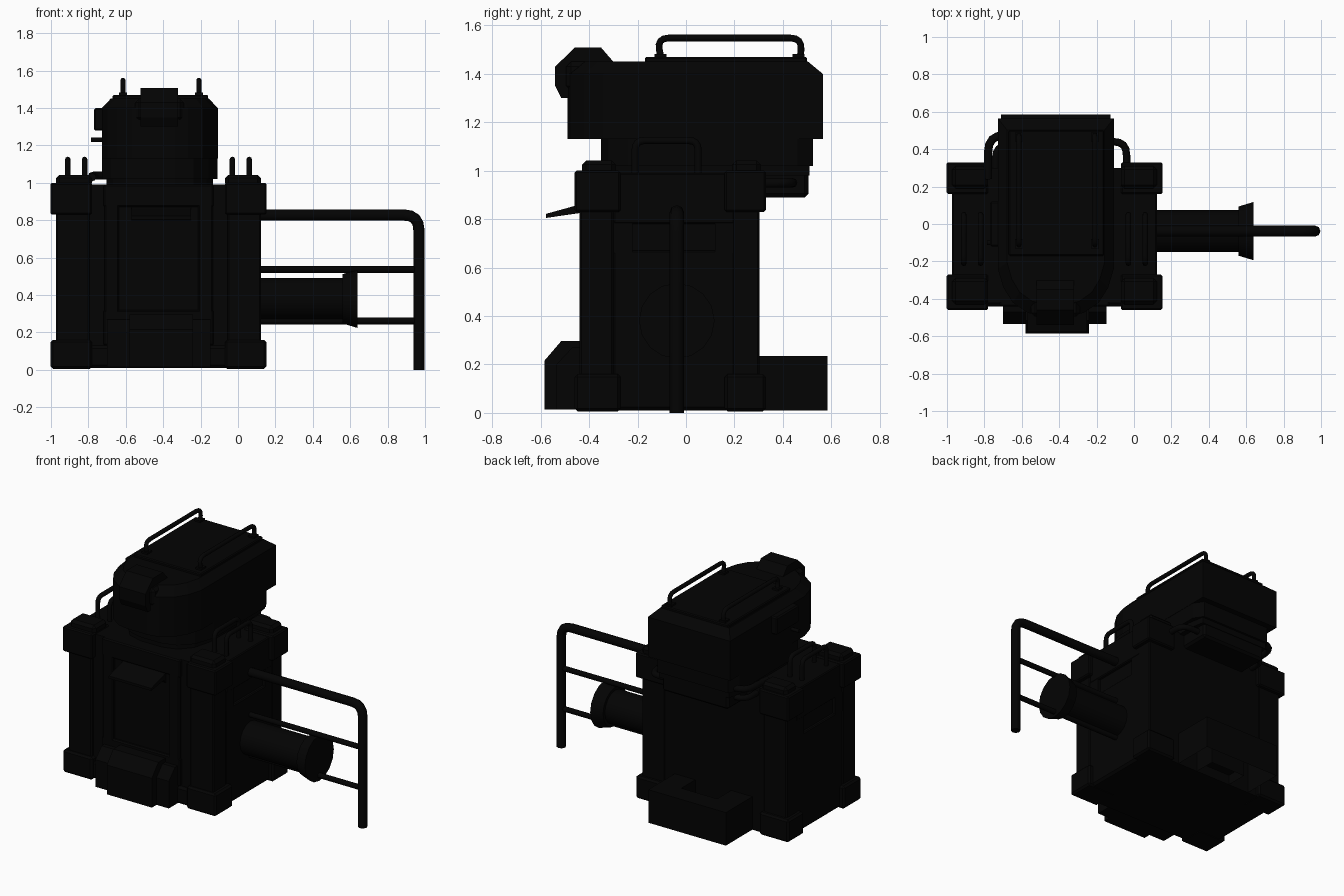
import bpy, bmesh, math
from mathutils import Vector

cube = bpy.data.objects.get("Cube")
if cube:
    bpy.data.objects.remove(cube)

black = bpy.data.materials.new("soot black")
black.use_nodes = True
colour = (0.001, 0.001, 0.001, 1)
black.diffuse_color = colour
black.node_tree.nodes["Principled BSDF"].inputs["Base Color"].default_value = colour

MID = -0.425  # centre plane of the body
HEAD_MID = -0.418  # centre plane of the head


def finish(name, bm, bevel=0.0):
    bmesh.ops.recalc_face_normals(bm, faces=bm.faces)
    mesh = bpy.data.meshes.new(name)
    bm.to_mesh(mesh)
    bm.free()
    ob = bpy.data.objects.new(name, mesh)
    bpy.context.collection.objects.link(ob)
    mesh.materials.append(black)
    if bevel:
        mod = ob.modifiers.new("chamfer", 'BEVEL')
        mod.width, mod.segments, mod.limit_method = bevel, 1, 'ANGLE'
    return ob


def box(name, x, y, z, bevel=0.0):
    bm = bmesh.new()
    bmesh.ops.create_cube(bm, size=1)
    for v in bm.verts:
        v.co = [r[0] + (c + 0.5) * (r[1] - r[0]) for c, r in zip(v.co, (x, y, z))]
    return finish(name, bm, bevel)


def prism(name, points, axis, lo, hi):
    # extrude a closed outline along x or z
    bm = bmesh.new()
    place = (lambda p: (lo, *p)) if axis == 'x' else (lambda p: (*p, lo))
    face = bm.faces.new([bm.verts.new(place(p)) for p in points])
    ext = bmesh.ops.extrude_face_region(bm, geom=[face])
    move = Vector((hi - lo, 0, 0)) if axis == 'x' else Vector((0, 0, hi - lo))
    bmesh.ops.translate(bm, verts=[g for g in ext["geom"] if isinstance(g, bmesh.types.BMVert)], vec=move)
    return finish(name, bm)


def mirrored(half):
    # outline from (half width, y) points, front centre to back
    return [(HEAD_MID + w, y) for w, y in half] + [(HEAD_MID - w, y) for w, y in reversed(half)]


def tube(name, path, radius, bend=0.0):
    # round bar along a path, its inner corners rounded
    pts = [Vector(p) for p in path]
    route = [pts[0]]
    for a, b, c in zip(pts, pts[1:], pts[2:]):
        p, q = b + (a - b).normalized() * bend, b + (c - b).normalized() * bend
        route += [p.lerp(b, t).lerp(b.lerp(q, t), t) for t in (0, 0.25, 0.5, 0.75, 1)]
    route.append(pts[-1])
    curve = bpy.data.curves.new(name, 'CURVE')
    curve.dimensions = '3D'
    curve.bevel_depth, curve.bevel_resolution, curve.use_fill_caps = radius, 2, True
    spline = curve.splines.new('POLY')
    spline.points.add(len(route) - 1)
    for s, p in zip(spline.points, route):
        s.co = (*p, 1)
    curve.materials.append(black)
    ob = bpy.data.objects.new(name, curve)
    bpy.context.collection.objects.link(ob)
    return ob


def lathe_x(name, rings, y, z, sides=16):
    # rings of (x, radius) joined around an x axis
    bm = bmesh.new()
    loops = [[bm.verts.new((x, y + r * math.cos(i * math.tau / sides), z + r * math.sin(i * math.tau / sides)))
              for i in range(sides)] for x, r in rings]
    for a, b in zip(loops, loops[1:]):
        for i in range(sides):
            j = (i + 1) % sides
            bm.faces.new((a[i], a[j], b[j], b[i]))
    bm.faces.new(loops[0])
    bm.faces.new(loops[-1])
    ob = finish(name, bm)
    bpy.context.view_layer.objects.active = ob
    ob.select_set(True)
    bpy.ops.object.shade_smooth_by_angle()
    ob.select_set(False)


def span(side, inner, outer):
    # x range mirrored about the centre plane
    return tuple(sorted((MID + side * inner, MID + side * outer)))


# Main body
box("body_core", (-0.95, 0.10), (-0.42, 0.30), (0.01, 0.99))
box("base_slab", (-0.97, 0.12), (-0.44, 0.30), (0.01, 0.13), 0.015)

# Corner columns, feet and caps
for side, label in ((1, "left"), (-1, "right")):
    for front, (y0, y1) in (("front", (-0.46, -0.27)), ("rear", (0.16, 0.33))):
        inset = (y0 + 0.02, y1 - 0.03) if front == "front" else (y0 + 0.03, y1 - 0.027)
        box(f"{label}_{front}_column", span(side, 0.37, 0.547), inset, (0.05, 0.98), 0.008)
        box(f"{label}_{front}_foot", span(side, 0.355, 0.577), (y0, y1), (0.006, 0.16), 0.012)
        box(f"{label}_{front}_cap", span(side, 0.355, 0.577), (y0, y1), (0.83, 1.0), 0.008)
        box(f"{label}_{front}_cap_top", span(side, 0.355, 0.547), (y0 + 0.03, y1 - 0.02), (0.98, 1.043), 0.018)

    # Side frame and panel with a vent slot near the top
    box(f"{label}_side_upper_frame", span(side, 0.5, 0.547), (-0.3, 0.2), (0.78, 0.99), 0.006)
    box(f"{label}_side_panel", span(side, 0.5, 0.545), (-0.3, 0.2), (0.1, 0.67), 0.006)
    for y in (-0.25, 0.17):
        box(f"{label}_vent_end", span(side, 0.5, 0.545), (y - 0.05, y + 0.03), (0.66, 0.79))

    # Lifting handles on the body top
    for k, off in enumerate((0.395, 0.485)):
        x = MID + side * off
        tube(f"{label}_body_handle_{k + 1}",
             [(x, -0.21, 0.96), (x, -0.21, 1.125), (x, 0.05, 1.125), (x, 0.05, 0.96)], 0.015, 0.04)

    # Roof rails with feet
    x = MID + 0.013 + side * 0.203
    tube(f"{label}_roof_rail", [(x, -0.1, 1.45), (x, -0.12, 1.548), (x, 0.48, 1.548), (x, 0.47, 1.45)], 0.014, 0.05)
    for y in (-0.105, 0.465):
        box(f"{label}_rail_foot", (x - 0.022, x + 0.022), (y - 0.025, y + 0.025), (1.46, 1.482))

# Front panel frame and hood
box("front_frame_top", (-0.72, -0.13), (-0.44, -0.41), (0.87, 0.99), 0.008)
box("front_frame_bottom", (-0.72, -0.13), (-0.44, -0.41), (0.13, 0.32), 0.008)
for side in (1, -1):
    box("front_frame_side", span(side, 0.21, 0.29), (-0.44, -0.41), (0.25, 0.9), 0.008)
prism("front_hood", [(-0.42, 0.87), (-0.44, 0.86), (-0.578, 0.822), (-0.578, 0.805), (-0.44, 0.825), (-0.42, 0.8)],
      'x', -0.57, -0.25)

# Front step: wide sloped block with a deeper middle
prism("front_step", [(-0.535, 0.015), (-0.535, 0.2), (-0.47, 0.27), (-0.4, 0.27), (-0.4, 0.015)], 'x', -0.70, -0.147)
prism("front_step_middle", [(-0.585, 0.015), (-0.585, 0.215), (-0.515, 0.297), (-0.4, 0.297), (-0.4, 0.015)],
      'x', -0.58, -0.24)

# Rear trough, open underneath, with a notch against the body
trough = prism("rear_trough", [(-0.71, 0.28), (-0.71, 0.585), (-0.125, 0.585), (-0.125, 0.28),
                               (-0.28, 0.28), (-0.28, 0.45), (-0.55, 0.45), (-0.55, 0.28)], 'z', 0.01, 0.235)
shell = bmesh.new()
shell.from_mesh(trough.data)
bmesh.ops.delete(shell, geom=[f for f in shell.faces if f.normal.z < -0.5], context='FACES_ONLY')
shell.to_mesh(trough.data)
shell.free()
box("rear_trough_floor", (-0.55, -0.28), (0.28, 0.45), (0.08, 0.1))

# Neck, collar and rear overhang
prism("neck", mirrored([(0.08, -0.35), (0.18, -0.32), (0.26, -0.24), (0.308, -0.1), (0.308, 0.46), (0.265, 0.525)]),
      'z', 1.02, 1.15)
prism("neck_collar", mirrored([(0.08, -0.34), (0.18, -0.31), (0.25, -0.23), (0.285, -0.1), (0.285, 0.4),
                               (0.265, 0.51)]), 'z', 0.98, 1.03)
box("rear_overhang", (-0.67, -0.17), (0.27, 0.505), (0.89, 1.05), 0.015)

# Head: rounded front, chamfered top edge
head_outline = mirrored([(0.08, -0.49), (0.15, -0.475), (0.23, -0.42), (0.28, -0.34), (0.31, -0.24), (0.31, 0.565)])
prism("head", head_outline, 'z', 1.13, 1.40)
head_top = prism("head_top", head_outline, 'z', 1.40, 1.452)
for v in head_top.data.vertices:
    if v.co.z > 1.42:
        v.co.x = HEAD_MID + (v.co.x - HEAD_MID) * 0.84
        v.co.y = 0.04 + (v.co.y - 0.04) * 0.88
box("roof_plate", (-0.67, -0.16), (-0.17, 0.5), (1.44, 1.47), 0.006)

# Snout lamp on the head front
prism("snout", [(-0.54, 1.35), (-0.54, 1.43), (-0.46, 1.508), (-0.35, 1.508), (-0.30, 1.45), (-0.30, 1.30),
                (-0.515, 1.30)], 'x', -0.52, -0.32)
box("snout_bracket", (-0.55, -0.29), (-0.495, -0.3), (1.33, 1.45), 0.02)

# Head side box and peg
box("head_side_box", (-0.77, -0.7), (-0.12, 0.12), (1.28, 1.40), 0.008)
tube("head_side_peg", [(-0.7, -0.1, 1.23), (-0.785, -0.1, 1.23)], 0.012)

# Rear hoses
tube("left_hose", [(-0.04, 0.24, 0.95), (-0.04, 0.44, 0.95), (-0.2, 0.44, 0.95)], 0.02, 0.07)
tube("right_hose_upper", [(-0.78, 0.24, 1.03), (-0.78, 0.475, 1.04), (-0.64, 0.475, 1.04)], 0.022, 0.09)
tube("right_hose_lower", [(-0.74, 0.24, 0.95), (-0.74, 0.42, 0.95), (-0.62, 0.42, 0.95)], 0.02, 0.07)

# Side barrel with flared end
lathe_x("side_barrel", [(0.08, 0.112), (0.56, 0.112), (0.56, 0.132), (0.64, 0.156)], -0.038, 0.38)

# Side railing
tube("railing_main", [(0.05, -0.038, 0.828), (0.967, -0.038, 0.828), (0.967, -0.038, 0.0)], 0.03, 0.08)
for z in (0.537, 0.262):
    tube("railing_crossbar", [(0.05, -0.038, z), (0.967, -0.038, z)], 0.018)
